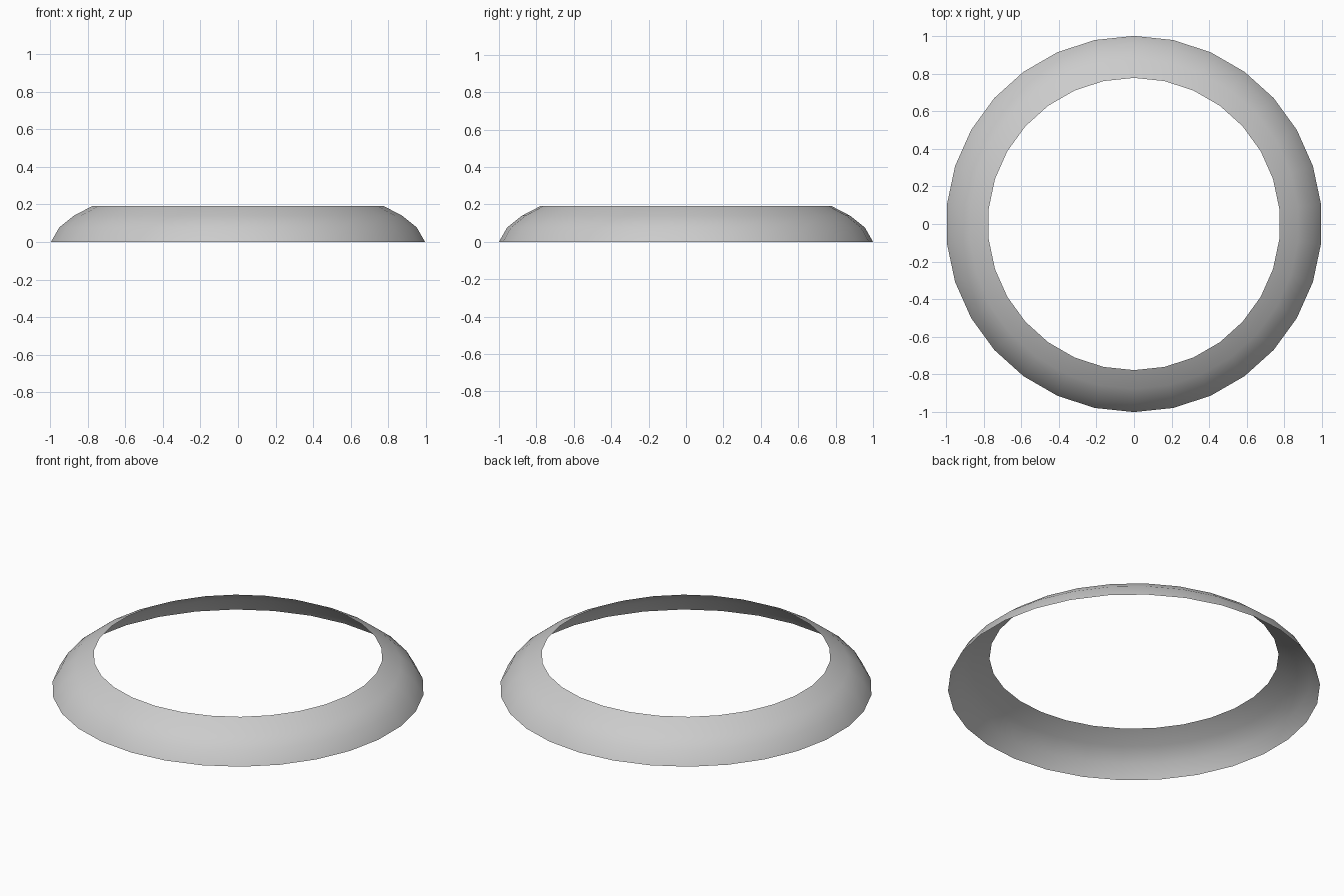
import bpy, bmesh
from math import sin, cos, pi

if "Cube" in bpy.data.objects:
    bpy.data.objects.remove(bpy.data.objects["Cube"])

SIDES = 30
# (radius, height) from the wide lower rim to the narrow upper rim
PROFILE = [(1.0, 0.0), (0.956, 0.077), (0.877, 0.14), (0.777, 0.192)]

bm = bmesh.new()
# One ring of vertices per profile point, with a vertex on the y axis
rings = [[bm.verts.new((r * sin(2 * pi * i / SIDES), r * cos(2 * pi * i / SIDES), z))
          for i in range(SIDES)] for r, z in PROFILE]

# Skin neighbouring rings into a single open shell, facing outward
for low, high in zip(rings, rings[1:]):
    for i in range(SIDES):
        j = (i + 1) % SIDES
        face = bm.faces.new((low[j], low[i], high[i], high[j]))
        face.smooth = True

mesh = bpy.data.meshes.new("domed_ring")
bm.to_mesh(mesh)
bm.free()
bpy.context.collection.objects.link(bpy.data.objects.new("domed_ring", mesh))
